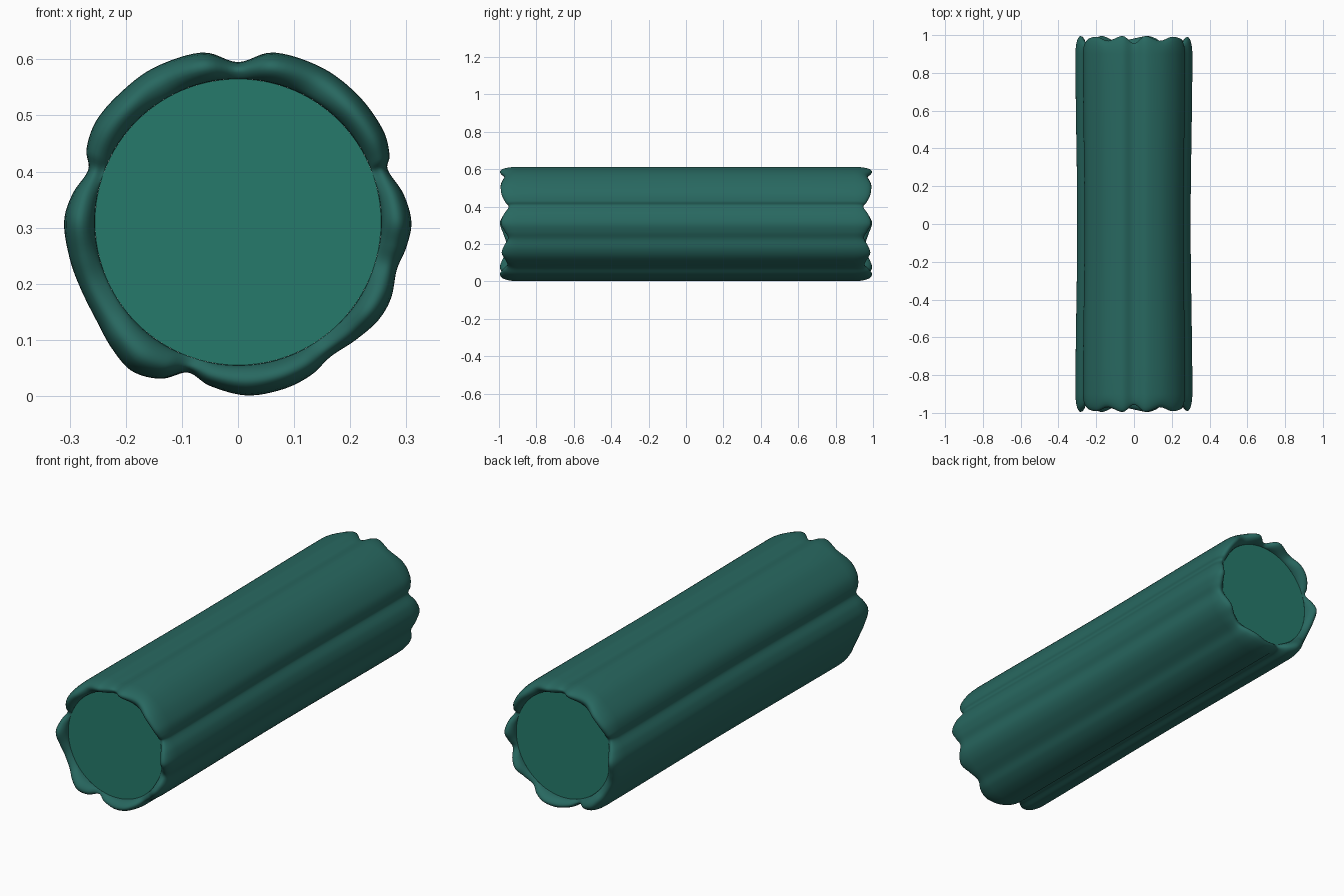
import bpy, bmesh, math
from mathutils import Vector

if "Cube" in bpy.data.objects:
    bpy.data.objects.remove(bpy.data.objects["Cube"])


def material(name, col):
    m = bpy.data.materials.new(name)
    m.diffuse_color = (*col, 1)
    m.use_nodes = True
    m.node_tree.nodes["Principled BSDF"].inputs["Base Color"].default_value = m.diffuse_color
    return m


bark_mat = material("bark_green", (0.021, 0.138, 0.117))
wood_mat = material("cut_wood_green", (0.019, 0.195, 0.147))

# Lobed outline of the bark: x, z, and how far the rim reaches in y
OUTLINE = [
    (0, .595, .957), (.065, .612, .995), (.15, .585, .97), (.215, .535, .99),
    (.258, .475, .985), (.27, .43, .965), (.267, .403, .948), (.295, .36, .975),
    (.309, .31, .99), (.30, .265, .97), (.283, .225, .952), (.273, .175, .975),
    (.25, .135, .985), (.21, .10, .965), (.165, .07, .955), (.13, .037, .98),
    (.08, .012, .995), (.015, .001, .985), (-.05, .018, .97), (-.09, .042, .95),
    (-.14, .031, .98), (-.19, .045, .995), (-.225, .085, .985), (-.25, .13, .965),
    (-.28, .19, .96), (-.30, .245, .975), (-.31, .31, .995), (-.295, .36, .975),
    (-.267, .403, .948), (-.27, .44, .965), (-.253, .49, .985), (-.21, .54, .99),
    (-.15, .585, .97), (-.065, .612, .995)]
CENTRE, R, FACE_Y = 0.31, 0.255, 0.945


def smooth_loop(pts, sub):
    out, n = [], len(pts)
    for i in range(n):
        a, b, c, d = (Vector(pts[(i + k) % n]) for k in (-1, 0, 1, 2))
        for j in range(sub):
            t = j / sub
            out.append(0.5 * (2 * b + (c - a) * t + (2 * a - 5 * b + 4 * c - d) * t * t
                              + (3 * b - 3 * c + d - a) * t ** 3))
    return out


loop = smooth_loop(OUTLINE, 6)
N = len(loop)


def inner(p):
    a = math.atan2(p.z_ - CENTRE, p.x) if hasattr(p, "z_") else math.atan2(p.y - CENTRE, p.x)
    return R * math.cos(a), CENTRE + R * math.sin(a)


def rim_ring(side, ang):
    # half-round lip rolling from the bark surface to the cut face
    s = (1 - math.cos(ang)) / 2
    base = 0.90 + (FACE_Y - 0.90) * s
    ring = []
    for p in loop:
        ix, iz = inner(p)
        y = base + (p.z - base) * math.sin(ang)
        ring.append((p.x + (ix - p.x) * s, side * y, p.y + (iz - p.y) * s))
    return ring


def make_object(name, bm, mat):
    bmesh.ops.recalc_face_normals(bm, faces=bm.faces)
    me = bpy.data.meshes.new(name)
    bm.to_mesh(me)
    bm.free()
    me.materials.append(mat)
    ob = bpy.data.objects.new(name, me)
    bpy.context.collection.objects.link(ob)
    bpy.ops.object.select_all(action='DESELECT')
    ob.select_set(True)
    bpy.context.view_layer.objects.active = ob
    bpy.ops.object.shade_smooth_by_angle(angle=math.radians(45))
    return ob


# Bark shell with rolled lips and a slight waist
STEPS = 12
rings = [rim_ring(-1, math.pi * (1 - k / STEPS)) for k in range(STEPS + 1)]
for k in range(1, 12):
    y = -0.9 + 1.8 * k / 12
    w = 1 - 0.03 * math.cos(math.pi * y / 1.8) ** 2
    rings.append([(p.x * w, y, p.y) for p in loop])
rings += [rim_ring(1, math.pi * k / STEPS) for k in range(STEPS + 1)]
bm = bmesh.new()
rows = [[bm.verts.new(c) for c in r] for r in rings]
for a, b in zip(rows, rows[1:]):
    for i in range(N):
        j = (i + 1) % N
        bm.faces.new((a[i], a[j], b[j], b[i]))
# close temporarily so that normals point outward, then open again
caps = [bm.faces.new(rows[0]), bm.faces.new(rows[-1])]
bmesh.ops.recalc_face_normals(bm, faces=bm.faces)
bmesh.ops.delete(bm, geom=caps, context='FACES_ONLY')
make_object("bark", bm, bark_mat)

# Flat cut faces at both ends
bm = bmesh.new()
for side in (-1, 1):
    vs = [bm.verts.new((R * math.cos(t), side * FACE_Y, CENTRE + R * math.sin(t)))
          for t in (2 * math.pi * i / 96 for i in range(96))]
    f = bm.faces.new(vs)
    f.normal_update()
# inner core wall joins the two cut faces, hidden inside the bark
vs = list(bm.verts)
for i in range(96):
    j = (i + 1) % 96
    bm.faces.new((vs[i], vs[j], vs[96 + j], vs[96 + i]))
make_object("wood_core", bm, wood_mat)
